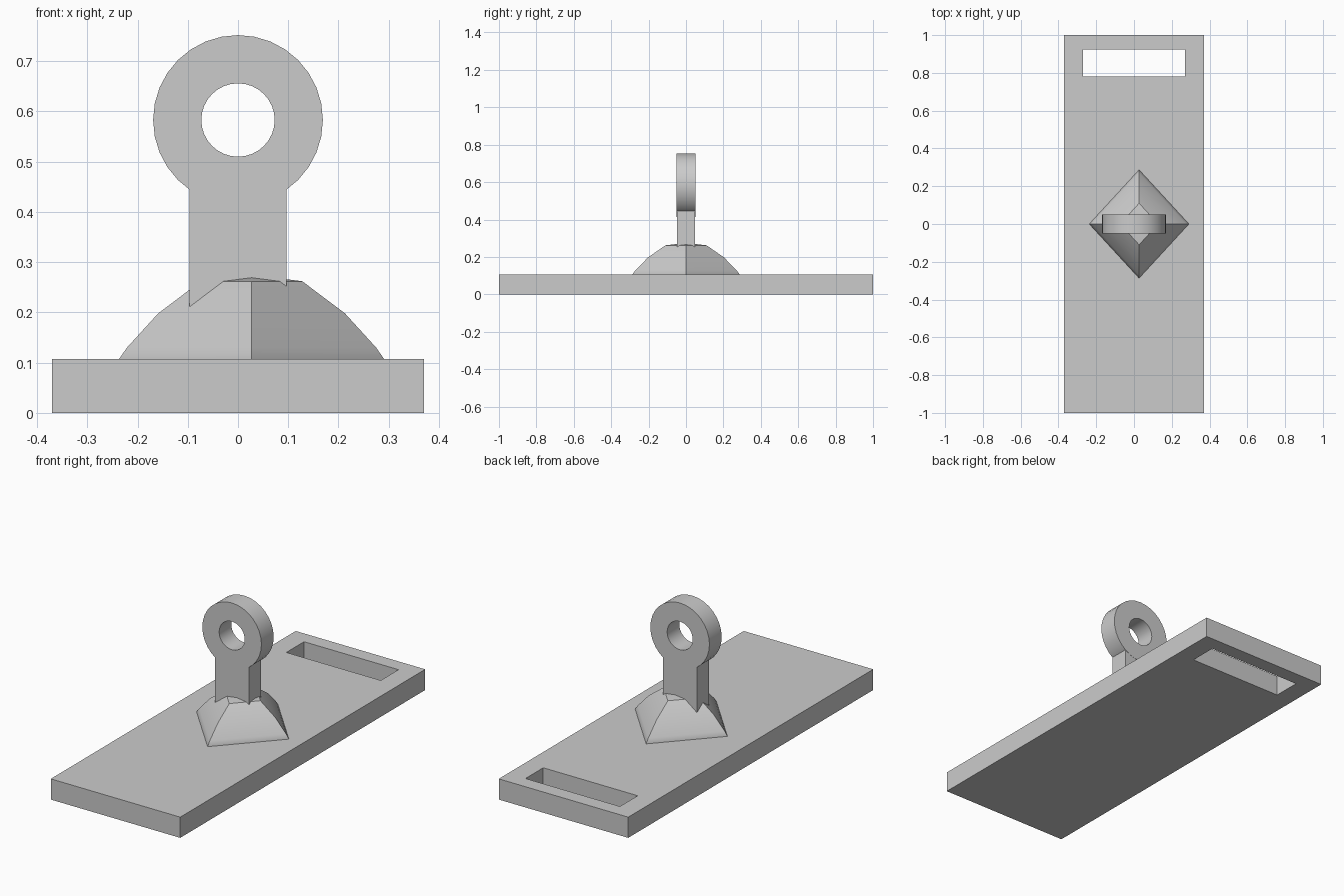
import bpy, bmesh, math

cube = bpy.data.objects.get("Cube")
if cube:
    bpy.data.objects.remove(cube, do_unlink=True)

GREY = (0.6, 0.6, 0.6, 1)
grey = bpy.data.materials.new("plain grey")
grey.use_nodes = True
grey.diffuse_color = GREY
grey.node_tree.nodes["Principled BSDF"].inputs["Base Color"].default_value = GREY


def finish(name, bm, smooth=False):
    bmesh.ops.recalc_face_normals(bm, faces=bm.faces)
    mesh = bpy.data.meshes.new(name)
    bm.to_mesh(mesh)
    bm.free()
    mesh.materials.append(grey)
    obj = bpy.data.objects.new(name, mesh)
    bpy.context.collection.objects.link(obj)
    if smooth:
        bpy.ops.object.select_all(action='DESELECT')
        obj.select_set(True)
        bpy.context.view_layer.objects.active = obj
        bpy.ops.object.shade_smooth_by_angle(angle=math.radians(30))
    return obj


def skin(bm, loops, closed=False):
    """Join equal point loops with quads; returns the vertex loops."""
    rows = [[bm.verts.new(p) for p in loop] for loop in loops]
    n = len(rows[0])
    pairs = list(zip(rows, rows[1:])) + ([(rows[-1], rows[0])] if closed else [])
    for a, b in pairs:
        for i in range(n):
            j = (i + 1) % n
            bm.faces.new((a[i], a[j], b[j], b[i]))
    return rows


def rectangle(x, y0, y1, z):
    return [(-x, y0, z), (x, y0, z), (x, y1, z), (-x, y1, z)]


# Base plate with a strap slot through it
T = 0.107
outer, slot = (0.37, -1, 1), (0.27, 0.78, 0.925)
bm = bmesh.new()
skin(bm, [rectangle(*outer, 0), rectangle(*outer, T),
          rectangle(*slot, T), rectangle(*slot, 0)], closed=True)
finish("base_plate", bm)

# Four-sided domed mound, slightly off centre
bm = bmesh.new()
profile = [(0.264, T - 0.002), (0.264, T), (0.248, 0.13), (0.186, 0.198), (0.101, 0.262)]
CX, STRETCH = 0.027, 1.087
rows = skin(bm, [[(CX + r, 0, z), (CX, r * STRETCH, z), (CX - r, 0, z), (CX, -r * STRETCH, z)]
                 for r, z in profile])
apex = bm.verts.new((CX, 0, 0.275))
for i in range(4):
    bm.faces.new((rows[-1][i], rows[-1][(i + 1) % 4], apex))
bm.faces.new(rows[0])
finish("mound", bm, smooth=True)

# Flat stem rising from the mound
bm = bmesh.new()
rows = skin(bm, [rectangle(0.097, -0.049, 0.049, z) for z in (0.15, 0.47)])
for row in rows:
    bm.faces.new(row)
finish("stem", bm)

# Ring with a round eye
SIDES = 32


def circle(r, y):
    return [(r * math.cos(math.tau * i / SIDES), y, 0.583 + r * math.sin(math.tau * i / SIDES))
            for i in range(SIDES)]


bm = bmesh.new()
skin(bm, [circle(0.169, -0.05), circle(0.169, 0.05),
          circle(0.073, 0.05), circle(0.073, -0.05)], closed=True)
finish("eye_ring", bm, smooth=True)
